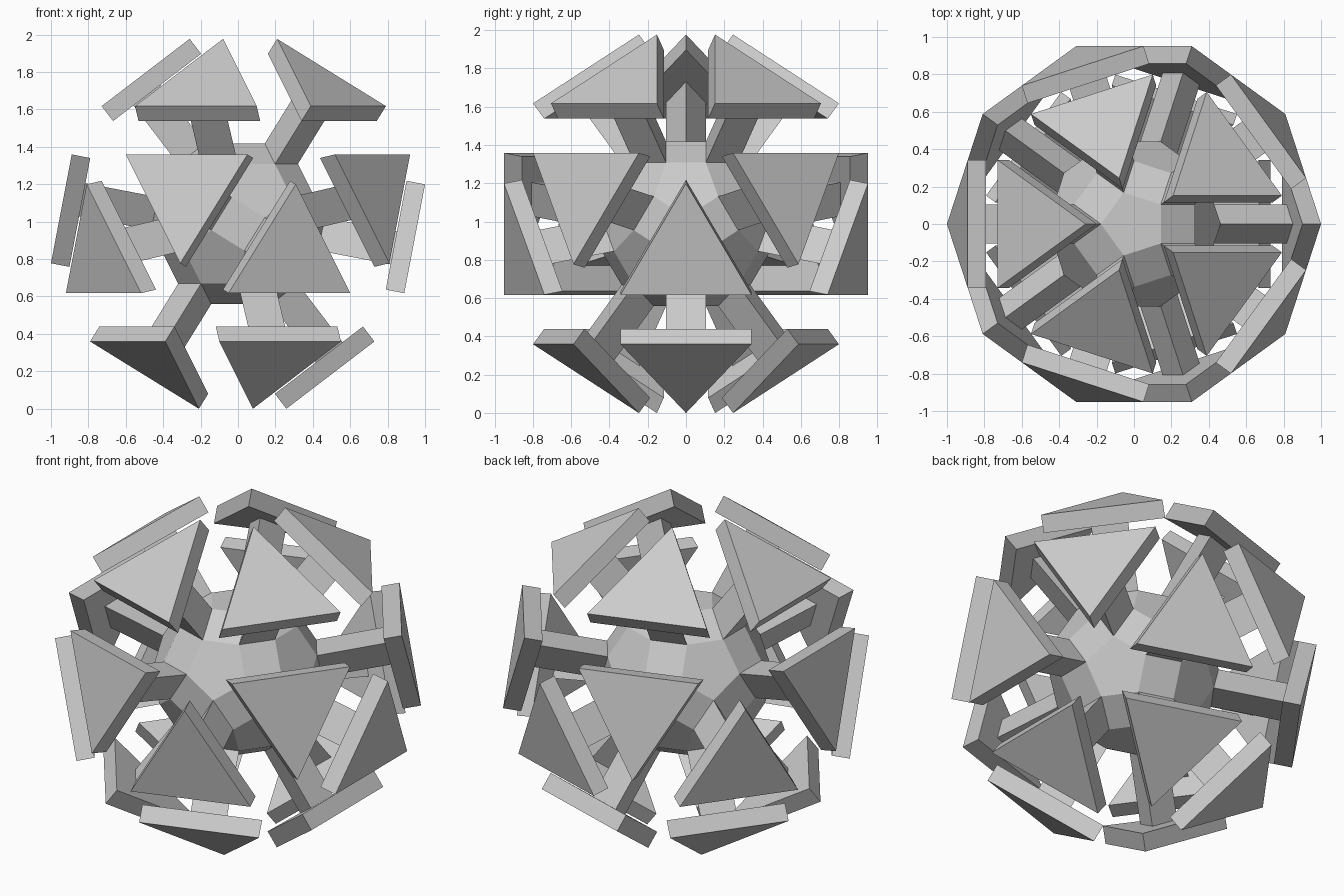
import bpy, bmesh
from math import sin, cos, pi, sqrt
from mathutils import Vector

if "Cube" in bpy.data.objects:
    bpy.data.objects.remove(bpy.data.objects["Cube"])

A = 0.208                    # core edge length = strut width
SIDE = 0.684                 # plate triangle side
D_CORE = 2.157 * A           # centre to core triangle
D_IN, D_OUT = 0.842, 0.9427  # centre to plate underside / outer face
CENTRE = Vector((0, 0, 0.988))


def finish(bm, name):
    me = bpy.data.meshes.new(name)
    bm.to_mesh(me)
    bm.free()
    ob = bpy.data.objects.new(name, me)
    ob.location = CENTRE
    bpy.context.collection.objects.link(ob)


# Icosahedron guide: 20 face frames (normal, three corner directions, counter-clockwise)
h, r = 1 / sqrt(5), 2 / sqrt(5)
guide = bmesh.new()
for s in (1, -1):
    guide.verts.new((0, 0, s))
    for k in range(5):
        a = 2 * pi * k / 5 + (0 if s > 0 else pi / 5)
        guide.verts.new((r * cos(a), r * sin(a), s * h))
bmesh.ops.convex_hull(guide, input=guide.verts[:])
frames = []
for f in guide.faces:
    p = [v.co.copy() for v in f.verts]
    c = sum(p, Vector()) / 3
    if (p[1] - p[0]).cross(p[2] - p[0]).dot(c) < 0:
        p.reverse()
    frames.append((c.normalized(), [(q - c).normalized() for q in p]))
guide.free()


def triangle(frame, dist, side):
    n, dirs = frame
    return [n * dist + u * side / sqrt(3) for u in dirs]


def lofts(name, sections, cap):
    """Loft triangular sections (distance, side) outward along every frame."""
    bm = bmesh.new()
    for fr in frames:
        rings = [[bm.verts.new(p) for p in triangle(fr, d, s)] for d, s in sections]
        for lo, hi in zip(rings, rings[1:]):
            for i in range(3):
                j = (i + 1) % 3
                bm.faces.new((lo[i], lo[j], hi[j], hi[i]))
        if cap:
            bm.faces.new(rings[-1])
    finish(bm, name)


# Core: hull of the 20 small triangles, opened where the struts join
bm = bmesh.new()
for fr in frames:
    for p in triangle(fr, D_CORE, A):
        bm.verts.new(p)
bmesh.ops.convex_hull(bm, input=bm.verts[:])
bmesh.ops.dissolve_limit(bm, angle_limit=0.05, verts=bm.verts[:], edges=bm.edges[:])
bmesh.ops.recalc_face_normals(bm, faces=bm.faces[:])
bmesh.ops.delete(bm, geom=[f for f in bm.faces if len(f.verts) == 3], context='FACES_ONLY')
finish(bm, "core")

# Struts and outer plates
lofts("struts", [(D_CORE, A), (D_IN, A)], False)
lofts("outer_plates", [(D_IN, A), (D_IN, SIDE), (D_OUT, SIDE)], True)
